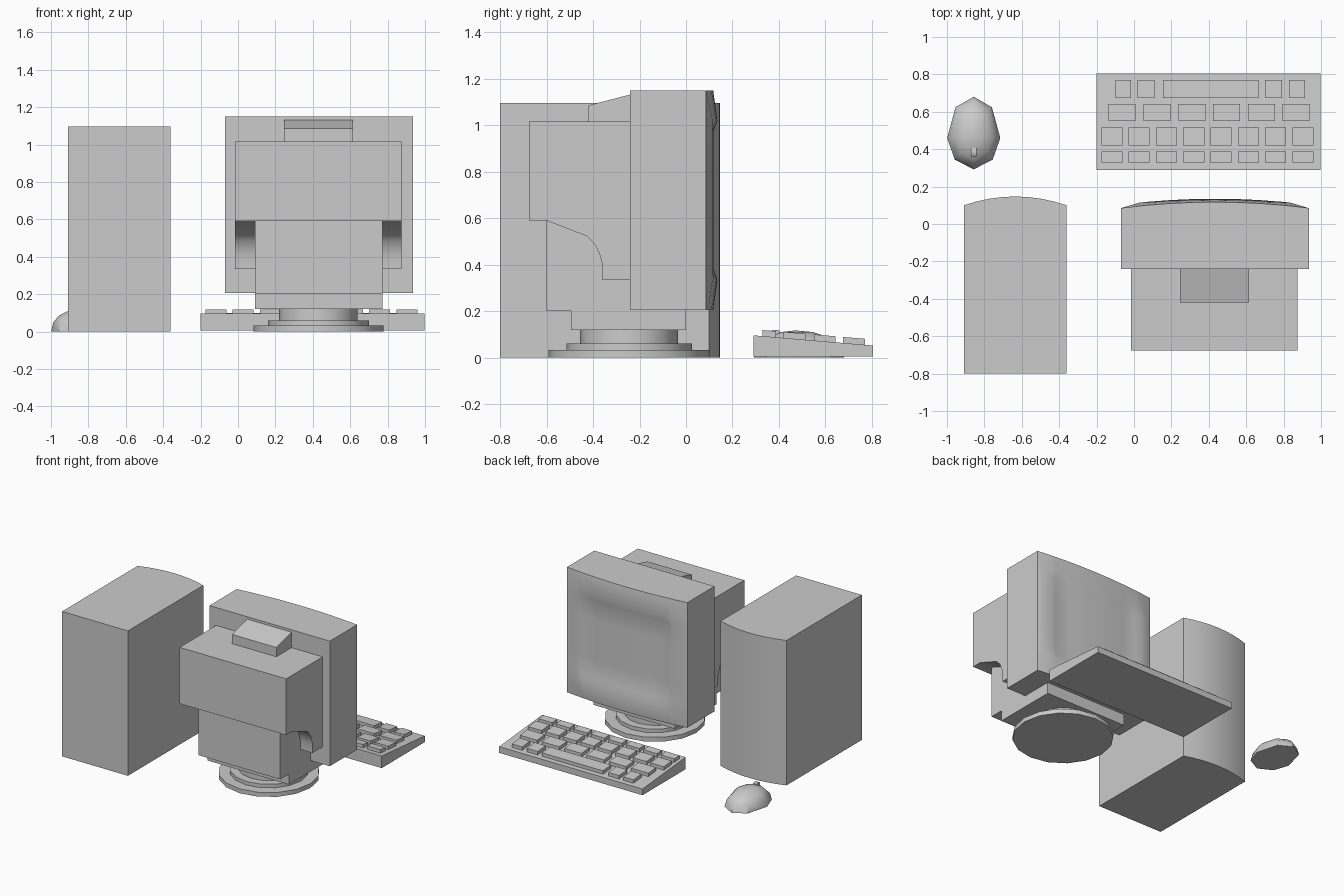
import bpy, bmesh, math

cube = bpy.data.objects.get("Cube")
if cube:
    bpy.data.objects.remove(cube, do_unlink=True)

GREY = (0.6, 0.6, 0.6, 1)
grey = bpy.data.materials.new("plain grey")
grey.use_nodes = True
grey.diffuse_color = GREY
grey.node_tree.nodes["Principled BSDF"].inputs["Base Color"].default_value = GREY
parts = []


def finish(name, bm):
    bmesh.ops.recalc_face_normals(bm, faces=bm.faces)
    mesh = bpy.data.meshes.new(name)
    bm.to_mesh(mesh)
    bm.free()
    mesh.materials.append(grey)
    obj = bpy.data.objects.new(name, mesh)
    bpy.context.collection.objects.link(obj)
    parts.append(obj)
    return obj


def prism(name, profile, axis, lo, hi):
    """Extrude a profile along x (points are y, z) or z (points are x, y)."""
    bm = bmesh.new()
    place = (lambda p, d: (d, *p)) if axis == "x" else (lambda p, d: (*p, d))
    a = [bm.verts.new(place(p, lo)) for p in profile]
    b = [bm.verts.new(place(p, hi)) for p in profile]
    bm.faces.new(a)
    bm.faces.new(b)
    for i in range(len(a)):
        j = (i + 1) % len(a)
        bm.faces.new((a[i], a[j], b[j], b[i]))
    return finish(name, bm)


def disc(name, radius, z0, z1, sides=16):
    ring = [(0.43 + radius * math.cos(math.tau * i / sides),
             -0.245 + radius * math.sin(math.tau * i / sides)) for i in range(sides)]
    prism(name, ring, "z", z0, z1)


# Tower with a bowed face
bow = [(-0.635 + 0.275 * t / 4, 0.147 - 0.047 * (t / 4) ** 2) for t in range(4, -5, -1)]
prism("tower_case", [(-0.91, -0.8), (-0.36, -0.8)] + bow, "z", 0, 1.095)


# Monitor front housing: bowed face, raised rim and shallow recessed screen
def steps(lo, rim_lo, rim_hi, hi, n):
    a, b = rim_lo + 0.045, rim_hi - 0.045
    return [lo, rim_lo] + [a + (b - a) * i / n for i in range(n + 1)] + [rim_hi, hi]


xs = steps(-0.07, 0.03, 0.835, 0.935, 6)
zs = steps(0.205, 0.335, 1.02, 1.15, 4)


def face_y(i, j):
    u = (xs[i] - 0.4325) / 0.5025
    edge = min(i, j, len(xs) - 1 - i, len(zs) - 1 - j)
    return 0.085 + 0.032 * (1 - u * u) + (0, 0.018, 0.002)[min(edge, 2)]


bm = bmesh.new()
grid = [[bm.verts.new((x, face_y(i, j), z)) for j, z in enumerate(zs)]
        for i, x in enumerate(xs)]
for i in range(len(xs) - 1):
    for j in range(len(zs) - 1):
        bm.faces.new((grid[i][j], grid[i + 1][j], grid[i + 1][j + 1], grid[i][j + 1]))
out = bmesh.ops.extrude_face_region(bm, geom=bm.faces[:])
for v in out["geom"]:
    if isinstance(v, bmesh.types.BMVert):
        v.co.y = -0.24
finish("monitor_front", bm)

# Monitor rear housing, vent hump and neck
prism("monitor_back", [(-0.24, 1.015), (-0.675, 1.015), (-0.675, 0.59), (-0.6, 0.59),
                       (-0.425, 0.522), (-0.39, 0.485), (-0.37, 0.44), (-0.36, 0.4),
                       (-0.36, 0.335), (-0.24, 0.335)], "x", -0.015, 0.875)
prism("monitor_hump", [(-0.42, 1.0), (-0.42, 1.085), (-0.24, 1.132), (-0.24, 1.0)],
      "x", 0.245, 0.615)
prism("monitor_neck", [(-0.6, 0.6), (-0.6, 0.2), (-0.495, 0.2), (-0.495, 0.12),
                       (0, 0.12), (0, 0.21), (-0.23, 0.21), (-0.23, 0.6)],
      "x", 0.09, 0.773)

# Stepped swivel base
disc("base_top", 0.21, 0.055, 0.122)
disc("base_middle", 0.27, 0.03, 0.06)
disc("base_bottom", 0.347, 0, 0.033)


# Keyboard with sloped top
def deck(y):
    return 0.096 - 0.085 * (y - 0.29)


prism("keyboard_body", [(0.29, 0.005), (0.805, 0.005), (0.805, deck(0.805)),
                        (0.29, deck(0.29))], "x", -0.2, 0.998)


def key(x0, x1, y0, y1):
    prism("key", [(y0, deck(y0) - 0.01), (y1, deck(y1) - 0.01),
                  (y1, deck(y1) + 0.026), (y0, deck(y0) + 0.026)], "x", x0, x1)


for y0, y1, start, pitch, width, count in [(0.33, 0.388, -0.175, 0.146, 0.113, 8),
                                           (0.42, 0.515, -0.175, 0.146, 0.113, 8),
                                           (0.55, 0.642, -0.135, 0.186, 0.144, 6)]:
    for n in range(count):
        key(start + n * pitch, start + n * pitch + width, y0, y1)
for x0, x1 in [(-0.1, -0.015), (0.02, 0.11), (0.155, 0.665), (0.7, 0.79), (0.83, 0.915)]:
    key(x0, x1, 0.675, 0.77)

# Mouse: shrinking outline rings closed by a cap
half = [(0, 0.68), (0.097, 0.625), (0.142, 0.46), (0.102, 0.345), (0, 0.292)]
outline = half + [(-x, y) for x, y in half[-2:0:-1]]
bm = bmesh.new()
rings = [[bm.verts.new((-0.857 + x * s, 0.47 + (y - 0.47) * s, z)) for x, y in outline]
         for s, z in [(1, 0), (0.92, 0.05), (0.7, 0.086), (0.37, 0.11)]]
bm.faces.new(rings[0])
for lower, upper in zip(rings, rings[1:]):
    for i in range(len(outline)):
        j = (i + 1) % len(outline)
        bm.faces.new((lower[i], lower[j], upper[j], upper[i]))
tip = bm.verts.new((-0.857, 0.47, 0.117))
for i in range(len(outline)):
    bm.faces.new((rings[-1][i], rings[-1][(i + 1) % len(outline)], tip))
finish("mouse_body", bm)
prism("mouse_wheel", [(0.36, 0.07), (0.405, 0.07), (0.405, 0.115), (0.39, 0.12),
                      (0.37, 0.118), (0.36, 0.11)], "x", -0.872, -0.843)

# Smooth curved faces, keep corners sharp
bpy.ops.object.select_all(action="DESELECT")
for obj in parts:
    obj.select_set(True)
bpy.context.view_layer.objects.active = parts[0]
bpy.ops.object.shade_smooth_by_angle(angle=math.radians(40))
